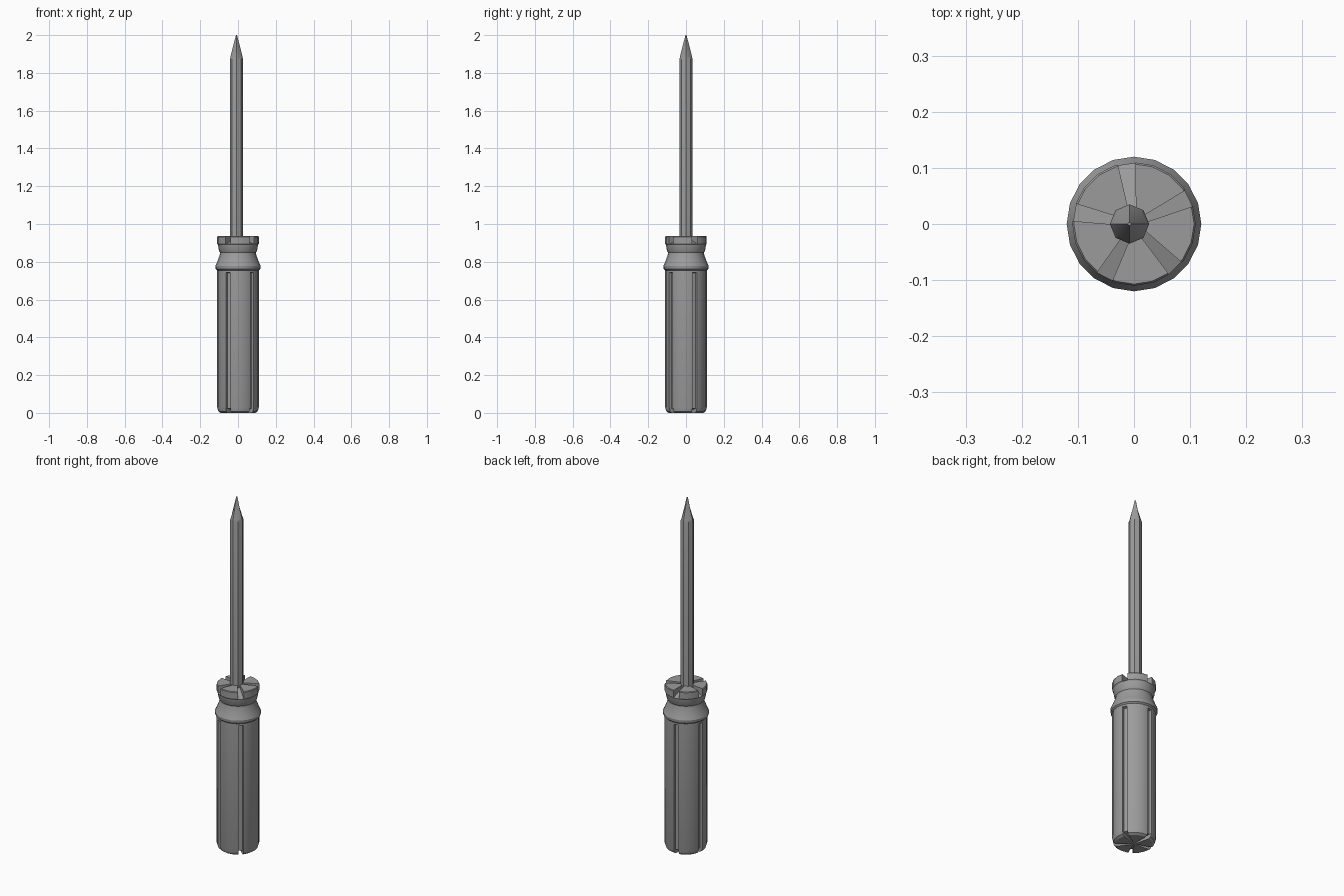
import bpy, bmesh, math

if "Cube" in bpy.data.objects:
    bpy.data.objects.remove(bpy.data.objects["Cube"])

steel = bpy.data.materials.new("mid grey")
steel.diffuse_color = (0.33, 0.33, 0.33, 1)
steel.use_nodes = True
steel.node_tree.nodes["Principled BSDF"].inputs["Base Color"].default_value = steel.diffuse_color


def finish(name, bm, material=True):
    bmesh.ops.recalc_face_normals(bm, faces=bm.faces)
    mesh = bpy.data.meshes.new(name)
    bm.to_mesh(mesh)
    bm.free()
    ob = bpy.data.objects.new(name, mesh)
    bpy.context.collection.objects.link(ob)
    if material:
        mesh.materials.append(steel)
    return ob


def select(ob):
    bpy.ops.object.select_all(action='DESELECT')
    ob.select_set(True)
    bpy.context.view_layer.objects.active = ob


def lathe(name, rings, sides, centre=(0, 0), turn=0.0):
    """rings: (radius, z, radius factor of every other vertex)"""
    bm = bmesh.new()
    loops = []
    for r, z, odd in rings:
        loop = []
        for i in range(sides):
            a = math.tau * i / sides + turn
            q = r * (odd if i % 2 else 1)
            loop.append(bm.verts.new((centre[0] + q * math.cos(a), centre[1] + q * math.sin(a), z)))
        loops.append(loop)
    for a, b in zip(loops, loops[1:]):
        for i in range(sides):
            j = (i + 1) % sides
            bm.faces.new((a[i], a[j], b[j], b[i]))
    bm.faces.new(loops[0][::-1])
    bm.faces.new(loops[-1])
    return finish(name, bm)


def wedge(bm, angle, r0, w0, bottom0, top0, r1, w1, bottom1, top1):
    """Radial block with its own half width and heights at either end"""
    c, s = math.cos(angle), math.sin(angle)
    ends = []
    for r, w, lo, hi in ((r0, w0, bottom0, top0), (r1, w1, bottom1, top1)):
        ends.append([bm.verts.new((r * c - t * s, r * s + t * c, z))
                     for t, z in ((-w, lo), (w, lo), (w, hi), (-w, hi))])
    a, b = ends
    bm.faces.new(a[::-1])
    bm.faces.new(b)
    for i in range(4):
        j = (i + 1) % 4
        bm.faces.new((a[i], a[j], b[j], b[i]))


# Handle: turned grip, ridge, neck and collar
handle = lathe("handle", [(r, z, 1) for r, z in (
    (0.092, 0.0), (0.104, 0.008), (0.110, 0.028), (0.110, 0.755), (0.118, 0.762),
    (0.120, 0.778), (0.112, 0.795), (0.097, 0.835), (0.095, 0.848), (0.101, 0.858),
    (0.106, 0.890), (0.110, 0.895), (0.110, 0.932), (0.107, 0.936))], 20)

# Five notches in each end and five grooves along the grip
angles = [math.radians(97 + 72 * k) for k in range(5)]
ends, grooves = bmesh.new(), bmesh.new()
for a in angles:
    wedge(ends, a, 0.02, 0.006, 0.925, 0.97, 0.14, 0.019, 0.882, 0.97)
    wedge(ends, a, 0.012, 0.003, -0.03, 0.006, 0.14, 0.017, -0.03, 0.034)
    wedge(grooves, a, 0.094, 0.011, -0.03, 0.74, 0.14, 0.017, -0.03, 0.752)
for name, bm in (("notch_cutter", ends), ("groove_cutter", grooves)):
    cutter = finish(name, bm, False)
    cutter.hide_render = True
    select(handle)
    mod = handle.modifiers.new(name, 'BOOLEAN')
    mod.operation, mod.solver, mod.object = 'DIFFERENCE', 'EXACT', cutter
    bpy.ops.object.modifier_apply(modifier=name)
    bpy.data.objects.remove(cutter)

# Shaft with a fluted, pointed cross tip
shaft = lathe("shaft", [(0.035, 0.90, 1), (0.035, 1.87, 1), (0.032, 1.885, 0.92),
                        (0.017, 1.945, 0.75), (0.003, 2.0, 1)],
              8, (-0.008, 0), math.pi / 2)

for ob, angle in ((handle, 28), (shaft, 28)):
    select(ob)
    bpy.ops.object.shade_smooth_by_angle(angle=math.radians(angle))
